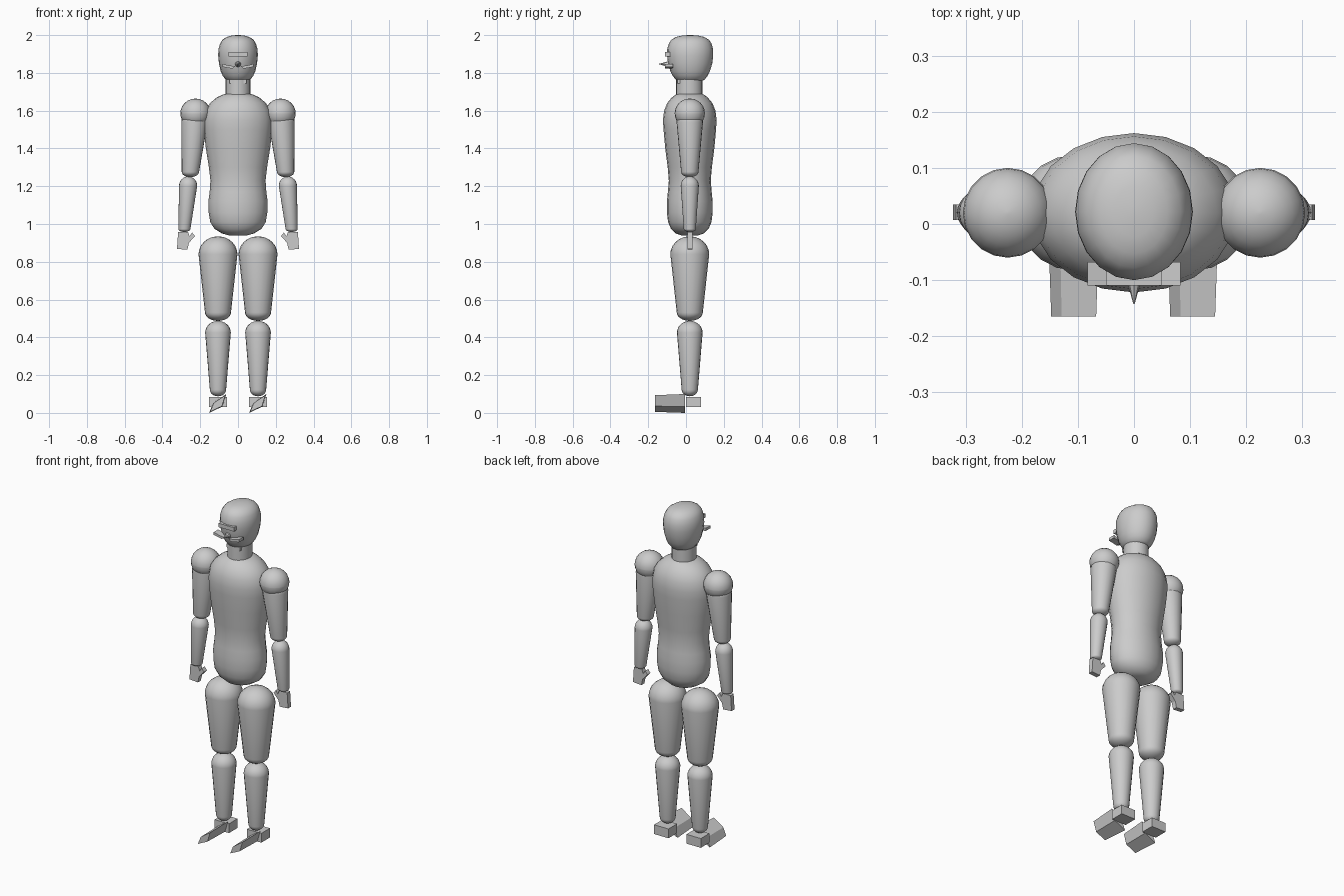
import bpy, bmesh, math
from math import sin, cos, pi, radians

if "Cube" in bpy.data.objects:
    bpy.data.objects.remove(bpy.data.objects["Cube"])

YC = 0.02  # body centre line in depth


def finish(name, bm, smooth=True):
    bmesh.ops.recalc_face_normals(bm, faces=bm.faces)
    me = bpy.data.meshes.new(name)
    bm.to_mesh(me)
    bm.free()
    ob = bpy.data.objects.new(name, me)
    bpy.context.collection.objects.link(ob)
    if smooth:
        bpy.ops.object.select_all(action='DESELECT')
        ob.select_set(True)
        bpy.context.view_layer.objects.active = ob
        bpy.ops.object.shade_smooth_by_angle(angle=radians(35))
    return ob


def loft(name, rings, sides=20):
    """Skin horizontal ellipses given as (x, y, z, rx, ry)."""
    bm = bmesh.new()
    loops = [[bm.verts.new((x + rx * cos(2 * pi * i / sides), y + ry * sin(2 * pi * i / sides), z))
              for i in range(sides)] for x, y, z, rx, ry in rings]
    for a, b in zip(loops, loops[1:]):
        for i in range(sides):
            j = (i + 1) % sides
            bm.faces.new((a[i], a[j], b[j], b[i]))
    bm.faces.new(loops[0])
    bm.faces.new(loops[-1])
    return finish(name, bm)


def limb(name, top, bottom, r1, r2, h1, h2):
    """Tapered limb: (x, z) ends, radii, and heights of the two domes."""
    (x1, z1), (x2, z2) = top, bottom
    n = 6
    rings = []
    for k in range(n):
        a = pi / 2 * (k + 0.15) / n
        rings.append((x2, YC, z2 + h2 - h2 * cos(a), r2 * sin(a), r2 * sin(a)))
    rings.append((x2, YC, z2 + h2, r2, r2))
    rings.append((x1, YC, z1 - h1, r1, r1))
    for k in reversed(range(n)):
        a = pi / 2 * (k + 0.15) / n
        rings.append((x1, YC, z1 - h1 + h1 * cos(a), r1 * sin(a), r1 * sin(a)))
    return loft(name, rings)


def prism(name, outline, y0, y1, shrink=1.0):
    """Extrude an (x, z) outline along y, scaling the y0 end."""
    cx = sum(p[0] for p in outline) / len(outline)
    cz = sum(p[1] for p in outline) / len(outline)
    bm = bmesh.new()
    a = [bm.verts.new((cx + (x - cx) * shrink, y0, cz + (z - cz) * shrink)) for x, z in outline]
    b = [bm.verts.new((x, y1, z)) for x, z in outline]
    bm.faces.new(a)
    bm.faces.new(b)
    for i in range(len(a)):
        j = (i + 1) % len(a)
        bm.faces.new((a[i], a[j], b[j], b[i]))
    return finish(name, bm, False)


def box(name, x0, x1, y0, y1, z0, z1):
    return prism(name, [(x0, z0), (x1, z0), (x1, z1), (x0, z1)], y0, y1)


# torso, neck and head: (z, half width, half depth)
torso = [(0.94, .05, .045), (.95, .085, .075), (.975, .125, .1), (1.01, .147, .115), (1.06, .155, .121),
         (1.12, .157, .121), (1.17, .15, .116), (1.23, .146, .111), (1.3, .154, .117), (1.4, .17, .13),
         (1.5, .182, .139), (1.55, .183, .142), (1.6, .173, .136), (1.64, .148, .12),
         (1.67, .113, .095), (1.685, .08, .075), (1.69, .06, .065)]
loft("torso", [(0, YC, z, a, b) for z, a, b in torso])
loft("neck", [(0, .017, 1.66, .066, .07), (0, .017, 1.77, .066, .07)])
head = [(1.755, .05, .06), (1.765, .066, .077), (1.785, .081, .093), (1.81, .092, .105), (1.85, .101, .117),
        (1.89, .105, .122), (1.925, .104, .122), (1.955, .095, .113), (1.975, .083, .1),
        (1.99, .06, .075), (1.997, .035, .045), (2.0, .008, .01)]
loft("head", [(0, .022, z, a, b) for z, a, b in head])

# face details
box("eye_bar", -.05, .05, -.11, -.07, 1.887, 1.91)
box("chin_piece", -.045, .045, -.045, -.01, 1.745, 1.765)
bm = bmesh.new()
bmesh.ops.create_cone(bm, segments=8, radius1=.018, radius2=.001, depth=.06, cap_ends=True)
nose = finish("nose", bm, False)
nose.rotation_euler = (radians(90), 0, 0)
nose.location = (0, -.113, 1.847)
for s, side in ((-1, "left"), (1, "right")):
    prism("whisker_" + side, [(s * .015, 1.835), (s * .03, 1.822), (s * .083, 1.832), (s * .083, 1.848),
                              (s * .05, 1.84)], -.11, -.068)

# arms, hands and legs
for s, side in ((-1, "left"), (1, "right")):
    limb("shoulder_" + side, (s * .225, 1.664), (s * .225, 1.508), .08, .08, .077, .077)
    limb("upper_arm_" + side, (s * .23, 1.6), (s * .252, 1.248), .07, .046, .06, .028)
    limb("forearm_" + side, (s * .264, 1.252), (s * .284, .958), .048, .032, .05, .015)
    hand = [(.317, .958), (.265, .958), (.256, .935), (.243, .955), (.228, .936), (.26, .9), (.268, .864), (.323, .868)]
    prism("hand_" + side, [(s * x, z) for x, z in hand], .007, .035)
    limb("thigh_" + side, (s * .106, .935), (s * .106, .487), .103, .069, .095, .045)
    limb("shin_" + side, (s * .106, .487), (s * .106, .088), .068, .043, .062, .035)

    # both feet roll the same way, so they are shifted rather than mirrored
    x = s * .106
    box("heel_" + side, x - .047, x + .047, 0, .08, .03, .085)
    prism("foot_" + side, [(x - .047, 0), (x + .024, .034), (x + .044, .1), (x - .026, .052)], -.165, -.005, .88)
